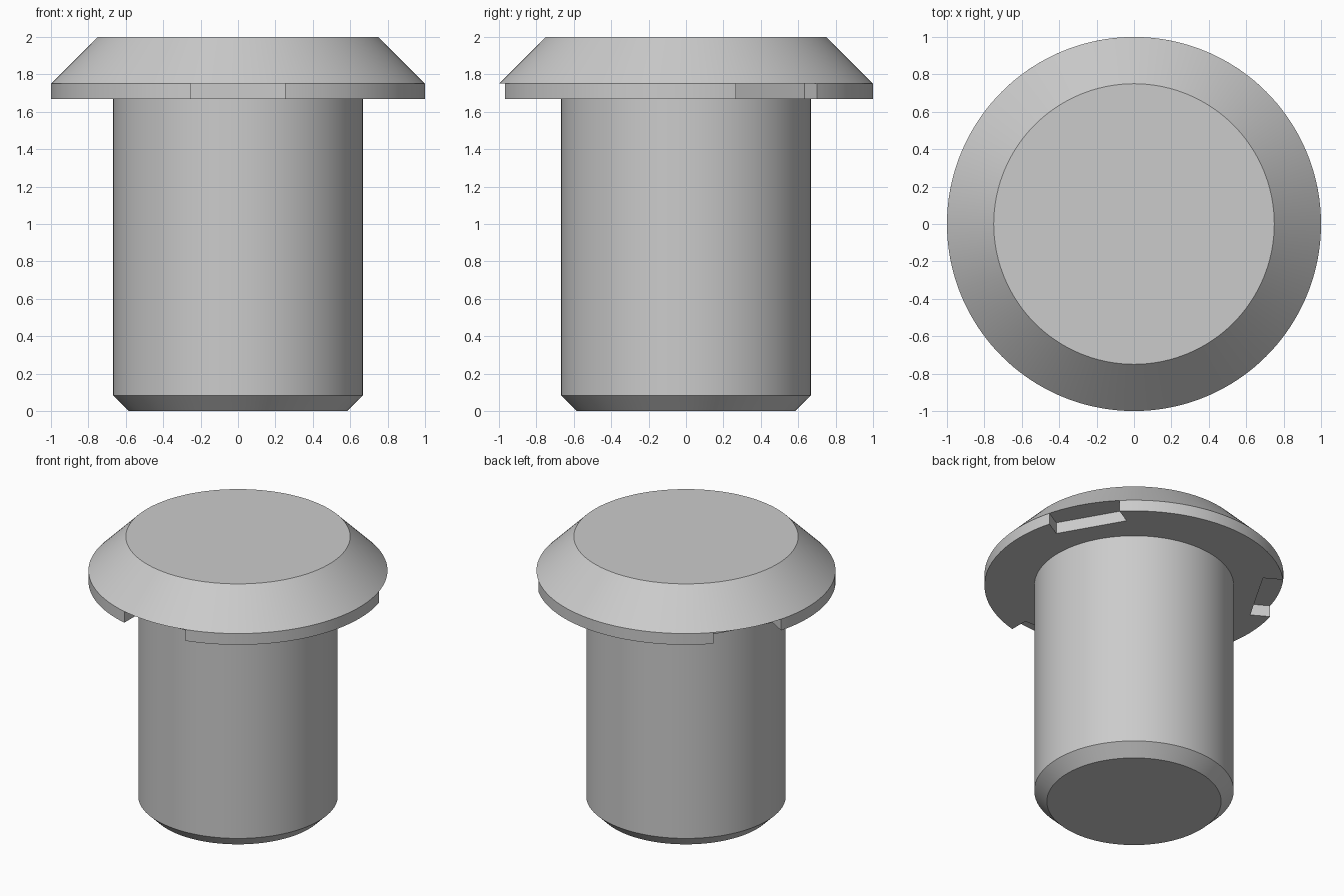
import bpy
import bmesh
from math import asin, cos, sin, pi, radians
from mathutils import Matrix, Vector

SEGMENTS = 144
RIM_BOTTOM, RIM_TOP, TOP = 1.667, 1.75, 2.0
NOTCH_HALF, NOTCH_FLOOR = 0.25, 0.833   # half width, distance of flat wall from axis

cube = bpy.data.objects.get("Cube")
if cube:
    bpy.data.objects.remove(cube, do_unlink=True)

grey = bpy.data.materials.new("plain_grey")
grey.use_nodes = True
grey.diffuse_color = (0.6, 0.6, 0.6, 1)
grey.node_tree.nodes["Principled BSDF"].inputs["Base Color"].default_value = (0.6, 0.6, 0.6, 1)


def finish(name, bm):
    bmesh.ops.recalc_face_normals(bm, faces=bm.faces)
    mesh = bpy.data.meshes.new(name)
    bm.to_mesh(mesh)
    bm.free()
    mesh.materials.append(grey)
    obj = bpy.data.objects.new(name, mesh)
    bpy.context.collection.objects.link(obj)
    bpy.ops.object.select_all(action="DESELECT")
    obj.select_set(True)
    bpy.context.view_layer.objects.active = obj
    bpy.ops.object.shade_smooth_by_angle(angle=radians(30))
    return obj


def turned(name, profile):
    """Closed round solid from (radius, height) pairs, bottom to top."""
    bm = bmesh.new()
    rings = [[bm.verts.new((r * cos(2 * pi * i / SEGMENTS), r * sin(2 * pi * i / SEGMENTS), z))
              for i in range(SEGMENTS)] for r, z in profile]
    for low, high in zip(rings, rings[1:]):
        for i in range(SEGMENTS):
            j = (i + 1) % SEGMENTS
            bm.faces.new((low[i], low[j], high[j], high[i]))
    bm.faces.new(rings[0])
    bm.faces.new(rings[-1])
    return finish(name, bm)


# Shaft with chamfered foot, and sloped head
turned("shaft", [(0.583, 0), (0.667, 0.083), (0.667, RIM_TOP)])
turned("head", [(1, RIM_TOP), (0.75, TOP)])

# Rim: one third of the outline (notch floor, then arc), repeated three times
half_angle = asin(NOTCH_HALF)
steps = SEGMENTS // 3
span = 2 * pi / 3 - 2 * half_angle
third = [Vector((NOTCH_FLOOR, -NOTCH_HALF, RIM_BOTTOM)), Vector((NOTCH_FLOOR, NOTCH_HALF, RIM_BOTTOM))]
for i in range(steps + 1):
    a = half_angle + span * i / steps
    third.append(Vector((cos(a), sin(a), RIM_BOTTOM)))

bm = bmesh.new()
outline = []
for k in range(3):
    turn = Matrix.Rotation(-pi / 2 + k * 2 * pi / 3, 3, "Z")
    outline += [bm.verts.new(turn @ p) for p in third]
base = bm.faces.new(outline)
extruded = bmesh.ops.extrude_face_region(bm, geom=[base], use_keep_orig=True)
raised = [g for g in extruded["geom"] if isinstance(g, bmesh.types.BMVert)]
bmesh.ops.translate(bm, verts=raised, vec=(0, 0, RIM_TOP - RIM_BOTTOM))
finish("notched_rim", bm)
